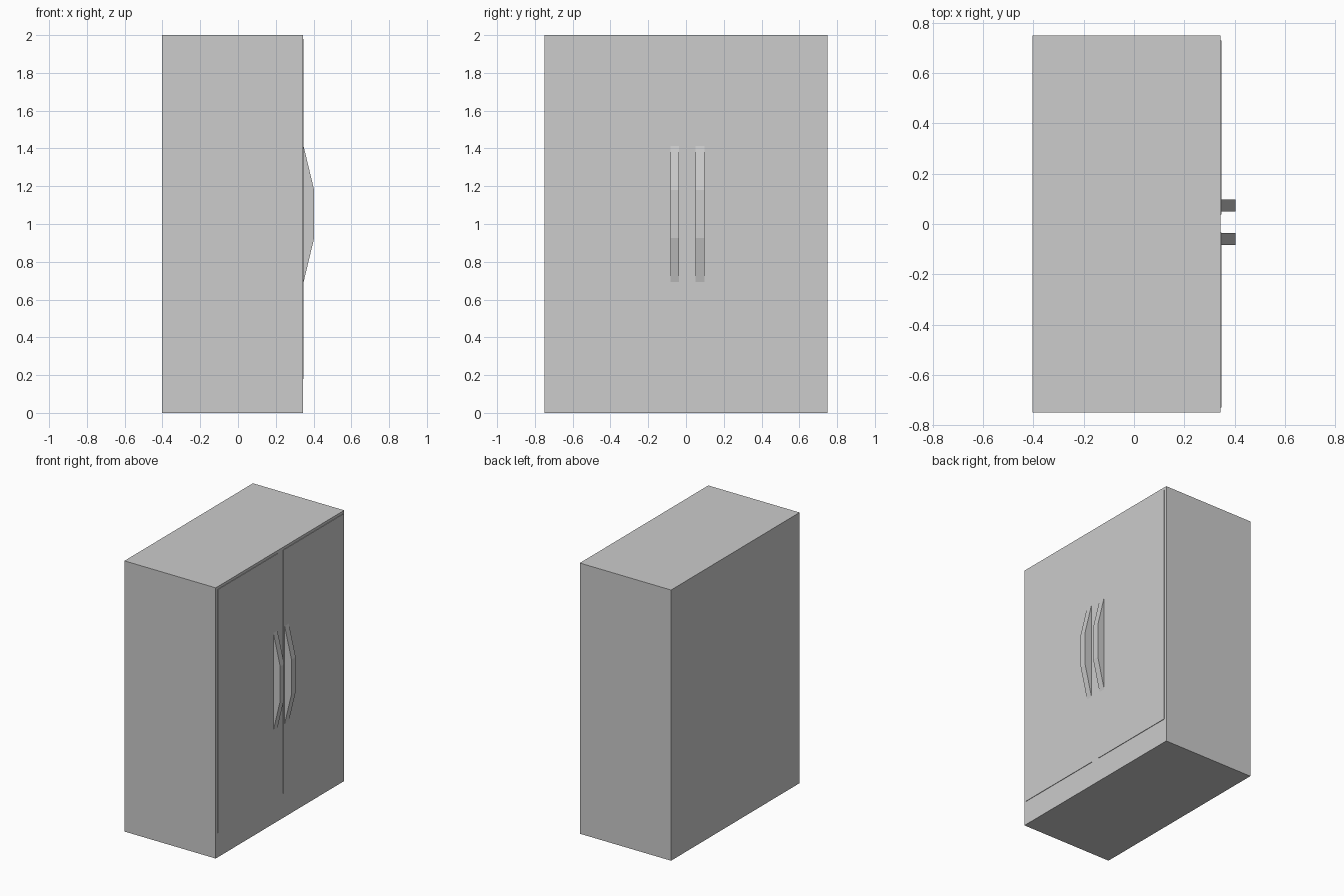
import bpy
import bmesh

cube = bpy.data.objects.get("Cube")
if cube:
    bpy.data.objects.remove(cube, do_unlink=True)

# Single plain grey finish
grey = bpy.data.materials.new("light_grey")
grey.use_nodes = True
colour = (0.604, 0.604, 0.604, 1.0)
grey.diffuse_color = colour
grey.node_tree.nodes["Principled BSDF"].inputs["Base Color"].default_value = colour


def prism(name, profile, y0, y1):
    """Extrude an x-z profile along y from y0 to y1."""
    bm = bmesh.new()
    face = bm.faces.new([bm.verts.new((x, y0, z)) for x, z in profile])
    ext = bmesh.ops.extrude_face_region(bm, geom=[face])
    moved = [g for g in ext["geom"] if isinstance(g, bmesh.types.BMVert)]
    bmesh.ops.translate(bm, verts=moved, vec=(0, y1 - y0, 0))
    bmesh.ops.recalc_face_normals(bm, faces=bm.faces)
    mesh = bpy.data.meshes.new(name)
    bm.to_mesh(mesh)
    bm.free()
    mesh.materials.append(grey)
    obj = bpy.data.objects.new(name, mesh)
    bpy.context.collection.objects.link(obj)
    return obj


def box(name, x0, x1, y0, y1, z0, z1):
    return prism(name, [(x0, z0), (x1, z0), (x1, z1), (x0, z1)], y0, y1)


BACK, FRONT = -0.403, 0.343

# Cabinet body
box("cabinet_body", BACK, FRONT, -0.75, 0.75, 0.0, 2.0)

# Thin door panels on the +x side, each with an angular bow handle
handle_profile = [(FRONT, 0.675), (0.403, 0.925), (0.403, 1.18), (FRONT, 1.43)]
for side, door, handle in (
    ("near", (-0.73, -0.033), (-0.083, -0.036)),
    ("far", (0.037, 0.73), (0.049, 0.098)),
):
    box(side + "_door", FRONT - 0.01, FRONT + 0.004, *door, 0.18, 1.98)
    prism(side + "_handle", handle_profile, *handle)
